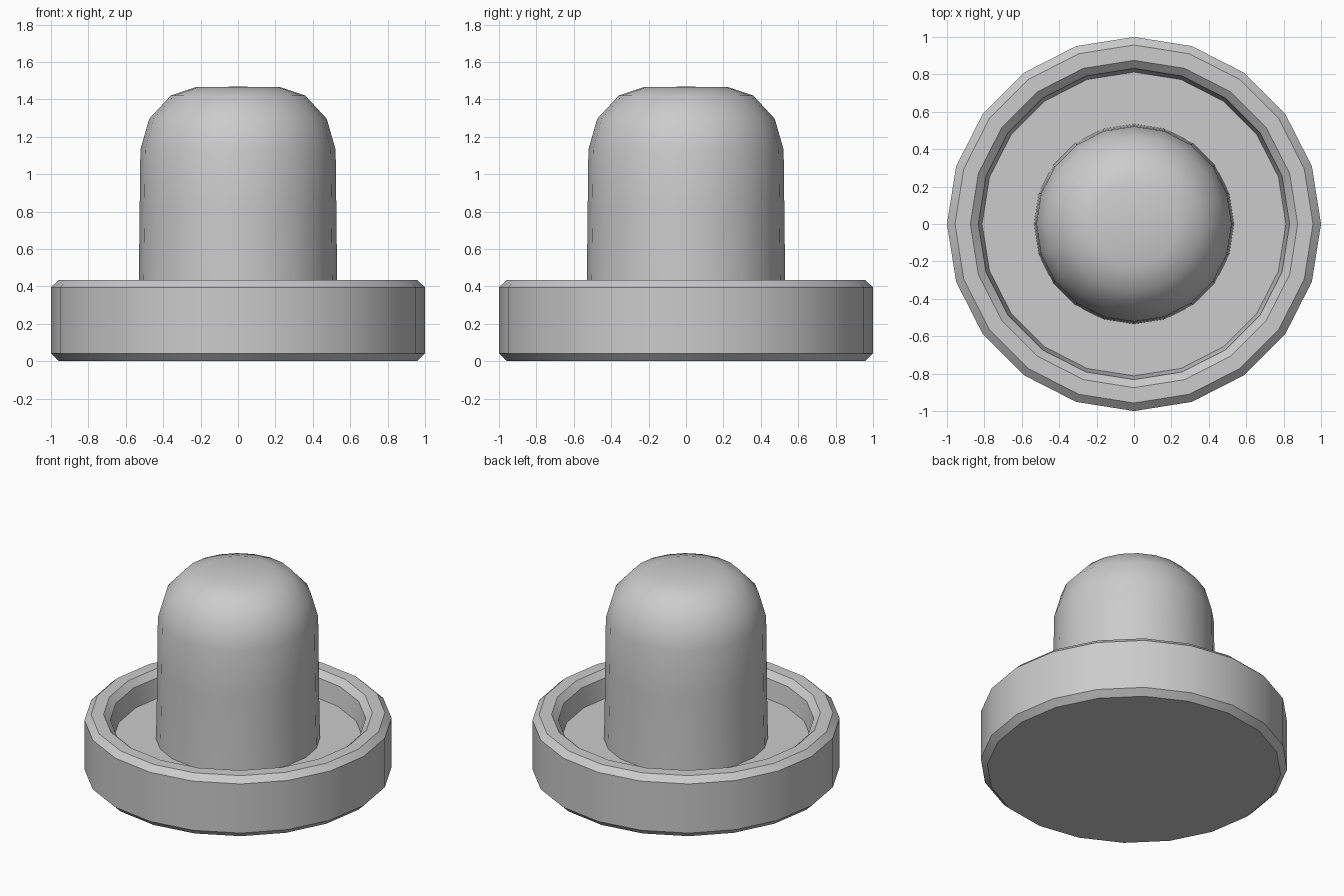
import bpy, bmesh, math

if "Cube" in bpy.data.objects:
    bpy.data.objects.remove(bpy.data.objects["Cube"])

SIDES = 20


def lathe(name, profile, angle):
    """Revolve an (r, z) profile around z; r = 0 points become poles."""
    bm = bmesh.new()
    verts = [bm.verts.new((r, 0, z)) for r, z in profile]
    edges = [bm.edges.new(pair) for pair in zip(verts, verts[1:])]
    bmesh.ops.spin(bm, geom=verts + edges, cent=(0, 0, 0), axis=(0, 0, 1),
                   angle=math.tau, steps=SIDES)
    bmesh.ops.remove_doubles(bm, verts=bm.verts, dist=1e-4)
    bmesh.ops.recalc_face_normals(bm, faces=bm.faces)
    mesh = bpy.data.meshes.new(name)
    bm.to_mesh(mesh)
    bm.free()
    obj = bpy.data.objects.new(name, mesh)
    bpy.context.collection.objects.link(obj)
    bpy.ops.object.select_all(action='DESELECT')
    obj.select_set(True)
    bpy.context.view_layer.objects.active = obj
    bpy.ops.object.shade_smooth_by_angle(angle=math.radians(angle))
    return obj


# Dish base with bevelled rim and recessed floor
lathe("dish_base", [(0, 0), (0.957, 0), (1, 0.042), (1, 0.395), (0.957, 0.435),
                    (0.875, 0.435), (0.832, 0.395), (0.812, 0.26), (0, 0.26)], 30)

# Domed handle rising from the dish floor
lathe("domed_handle", [(0, 0.25), (0.535, 0.25), (0.53, 0.45), (0.526, 0.80),
                       (0.522, 1.13), (0.475, 1.295), (0.36, 1.42),
                       (0.225, 1.465), (0, 1.468)], 60)
